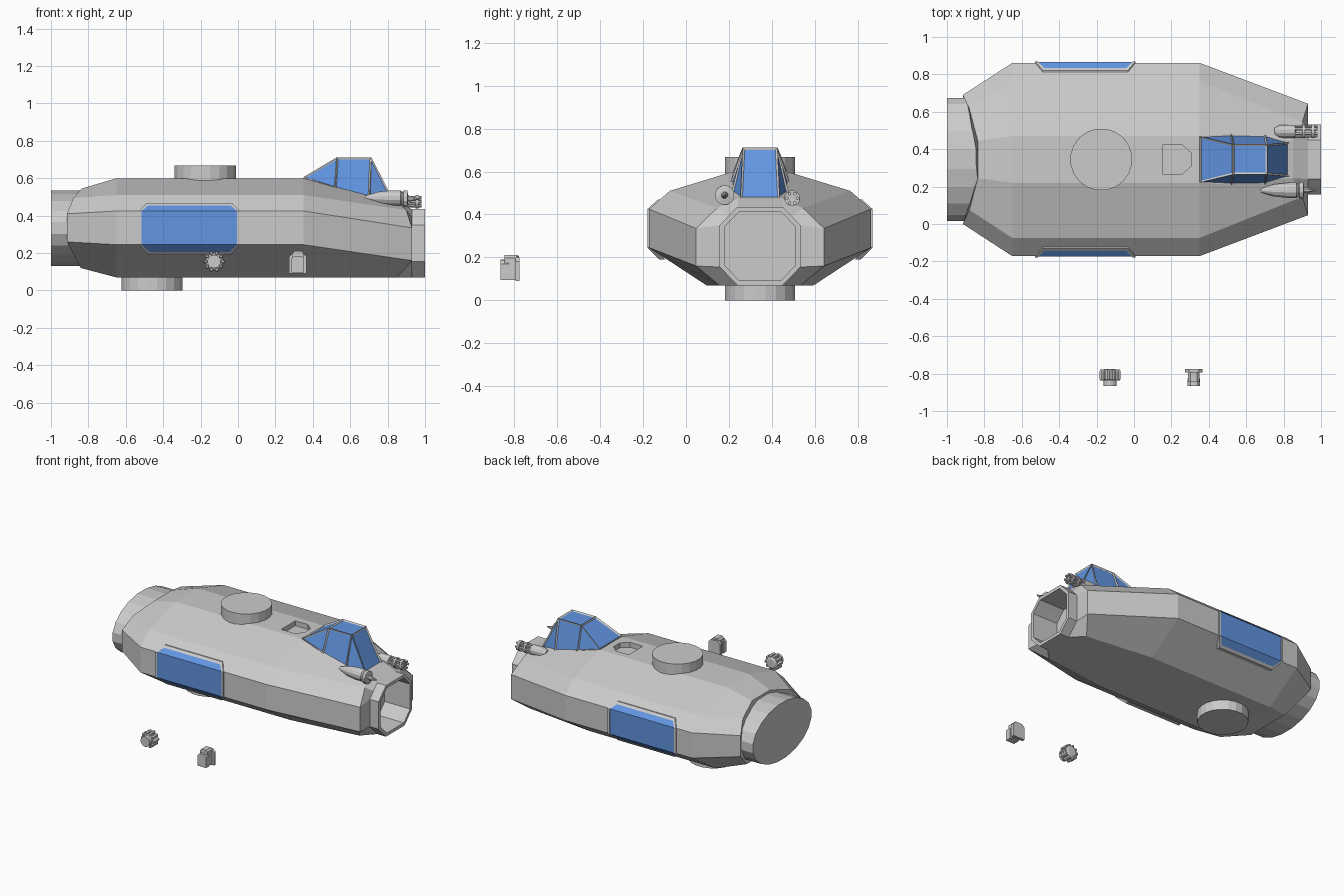
import bpy, math
from mathutils import Vector, Matrix

if "Cube" in bpy.data.objects:
    bpy.data.objects.remove(bpy.data.objects["Cube"])

CY = 0.345  # hull centreline
blue = bpy.data.materials.new("blue_glass")
blue.diffuse_color = (0.12, 0.3, 0.75, 1)
blue.use_nodes = True
blue.node_tree.nodes["Principled BSDF"].inputs["Base Color"].default_value = blue.diffuse_color


def mesh_obj(name, verts, faces, mat=None):
    me = bpy.data.meshes.new(name)
    me.from_pydata([tuple(v) for v in verts], [], faces)
    ob = bpy.data.objects.new(name, me)
    bpy.context.collection.objects.link(ob)
    if mat:
        me.materials.append(mat)
    return ob


def loft(name, rings, mat=None):
    n = len(rings[0])
    verts = [v for r in rings for v in r]
    faces = [(k * n + i, k * n + (i + 1) % n, (k + 1) * n + (i + 1) % n, (k + 1) * n + i)
             for k in range(len(rings) - 1) for i in range(n)]
    faces += [tuple(range(n))[::-1], tuple(range((len(rings) - 1) * n, len(rings) * n))]
    ob = mesh_obj(name, verts, faces, mat)
    import bmesh
    bm = bmesh.new()
    bm.from_mesh(ob.data)
    bmesh.ops.recalc_face_normals(bm, faces=bm.faces)
    bm.to_mesh(ob.data)
    bm.free()
    return ob


def turned(name, start, axis, profile, n=16, sy=1.0, sz=1.0):
    """Stack of rings (distance, radius) along a world axis."""
    rings = []
    for d, r in profile:
        ring = []
        for i in range(n):
            a = 2 * math.pi * (i + 0.5) / n
            c, s = r * math.cos(a) * sy, r * math.sin(a) * sz
            off = {'X': (d, c, s), 'Y': (c, d, s), 'Z': (c, s, d)}[axis]
            ring.append(Vector(start) + Vector(off))
        rings.append(ring)
    return loft(name, rings)


# Hull: half sections (x, half width, z) mirrored into full rings
def ring(half):
    return ([(x, CY + y, z) for x, y, z in half] +
            [(x, CY - y, z) for x, y, z in reversed(half)])


def main(x):
    return ring([(x, .25, .07), (x, .517, .245), (x, .517, .425), (x, .42, .51), (x, .125, .6)])


def port(x, t=0.0):
    return ring([(x, .105 - t * .4, .07 + t), (x, .188 - t, .155 + t * .4), (x, .188 - t, .35 - t * .4),
                 (x, .147 - t * .7, .393 - t * .7), (x, .105 - t * .4, .435 - t)])


hull = loft("hull", [
    ring([(-.84, .17, .12), (-.915, .345, .26), (-.915, .345, .41), (-.88, .27, .495), (-.835, .1, .545)]),
    main(-.65), main(.35),
    ring([(.85, .19, .07), (.93, .298, .16), (.93, .298, .335), (.9, .2, .43), (.85, .1, .475)]),
    port(.93), port(1.0), port(1.0, .022), port(.8, .022)])

# Hatch recess in the roof
hatch = [(.155, -.08), (.255, -.08), (.305, -.035), (.305, .035), (.255, .08), (.155, .08)]
cutter = loft("hatch_cutter", [[(x, CY + y, z) for x, y in hatch] for z in (.565, .7)])
cutter.hide_render = True
cutter.hide_viewport = False
cutter.display_type = 'WIRE'
cut = hull.modifiers.new("hatch", 'BOOLEAN')
cut.operation = 'DIFFERENCE'
cut.object = cutter
cut.solver = 'EXACT'
bpy.context.view_layer.objects.active = hull
bpy.ops.object.modifier_apply(modifier="hatch")
bpy.data.objects.remove(cutter)

# Rear engine drum and the two round turrets
turned("rear_drum", (-1, CY, .333), 'X', [(0, 1), (.25, 1)], 20, .333, .204)
turned("top_turret", (-.175, CY, .55), 'Z', [(0, .166), (.117, .166)], 20)
turned("bottom_turret", (-.46, CY, 0), 'Z', [(0, .166), (.1, .166)], 20)

# Side windows: glass follows the hull bend, frame is a raised band
for s, side in ((-1, "front"), (1, "back")):
    def loop(g, out):
        w = [(-.475 - g * .5, .477, .205 - g), (-.515 - g, .517, .245), (-.515 - g, .517, .425),
             (-.48 - g * .5, .482, .455 + g)]
        p = w + [(-.52 - x, y, z) for x, y, z in reversed(w)]
        return [(x, CY + s * (y + out - (g if i in (0, 3, 4, 7) else 0)), z)
                for i, (x, y, z) in enumerate(p)]
    strips = [(0, 1, 6, 7), (1, 2, 5, 6), (2, 3, 4, 5)]
    mesh_obj(side + "_window", loop(0, .003), [f if s < 0 else f[::-1] for f in
             [(7, 6, 1, 0), (6, 5, 2, 1), (5, 4, 3, 2)]], blue)
    rings = [loop(.014, -.02), loop(.014, .008), loop(0, .008), loop(0, -.02)]
    n = 8
    mesh_obj(side + "_window_frame", [v for r in rings for v in r],
             [(k * n + i, k * n + (i + 1) % n, (k + 1) % 4 * n + (i + 1) % n, (k + 1) % 4 * n + i)
              for k in range(4) for i in range(n)])

# Cockpit canopy: glass faces plus a wireframe of bars
rib = [(.355, .12, .60), (.52, .128, .55), (.70, .128, .49), (.845, .09, .435),
       (.53, .077, .705), (.71, .077, .705)]
cv = [(x, CY + s * y, z) for s in (-1, 1) for x, y, z in rib]
cf = [(0, 1, 4), (1, 2, 5, 4), (2, 3, 5), (7, 6, 10), (8, 7, 10, 11), (9, 8, 11),
      (6, 0, 4, 10), (4, 5, 11, 10), (5, 3, 9, 11)]
mesh_obj("canopy_glass", cv, cf, blue)
bars = mesh_obj("canopy_frame", cv, cf)
wf = bars.modifiers.new("bars", 'WIREFRAME')
wf.thickness = .017
wf.use_even_offset = False
wf.use_boundary = True

# Nose guns: a tapered cannon and a rotary gun
turned("cannon_body", (.68, .18, .495), 'X',
       [(0, .012), (.07, .034), (.14, .042), (.19, .042), (.2, .03)], 12)
turned("cannon_collar", (.87, .18, .49), 'X', [(0, .022), (.015, .046), (.035, .046), (.04, .02)], 12)
turned("cannon_tip", (.9, .18, .49), 'X', [(0, .018), (.03, .014), (.07, .003)], 8)
turned("rotary_body", (.75, .495, .475), 'X', [(0, .02), (.03, .036), (.11, .036), (.115, .02)], 12)
turned("rotary_spindle", (.85, .495, .475), 'X', [(0, .012), (.12, .012)], 8)
for d in (.9, .95):
    turned("rotary_clamp", (d, .495, .475), 'X', [(0, .037), (.014, .037)], 12)
for i in range(6):
    a = i * math.pi / 3
    turned("rotary_barrel", (.85, .495 + .025 * math.cos(a), .475 + .025 * math.sin(a)), 'X',
           [(0, .009), (.13, .009)], 6)

# Loose ribbed knob in front of the hull
turned("knob_core", (-.128, -.865, .155), 'Y', [(0, .036), (.03, .036), (.035, .046), (.08, .046), (.09, .03)], 14)
for i in range(10):
    a = i * math.pi / 5
    turned("knob_rib", (-.128 + .046 * math.cos(a), -.838, .155 + .046 * math.sin(a)), 'Y',
           [(0, .007), (.01, .012), (.05, .012), (.06, .007)], 6)

# Loose latch: chamfered plate, neck and foot
def slab(name, hx, z0, z1, y0, y1, c):
    p = [(-hx, z0), (hx, z0), (hx, z1 - c), (hx - c, z1), (c - hx, z1), (-hx, z1 - c)]
    loft(name, [[(.32 + x, y, z) for x, z in p] for y in (y0, y1)])


slab("latch_plate", .047, .09, .2, -.795, -.775, .02)
slab("latch_neck", .03, .095, .21, -.845, -.79, .012)
slab("latch_foot", .034, .095, .185, -.865, -.825, .015)
